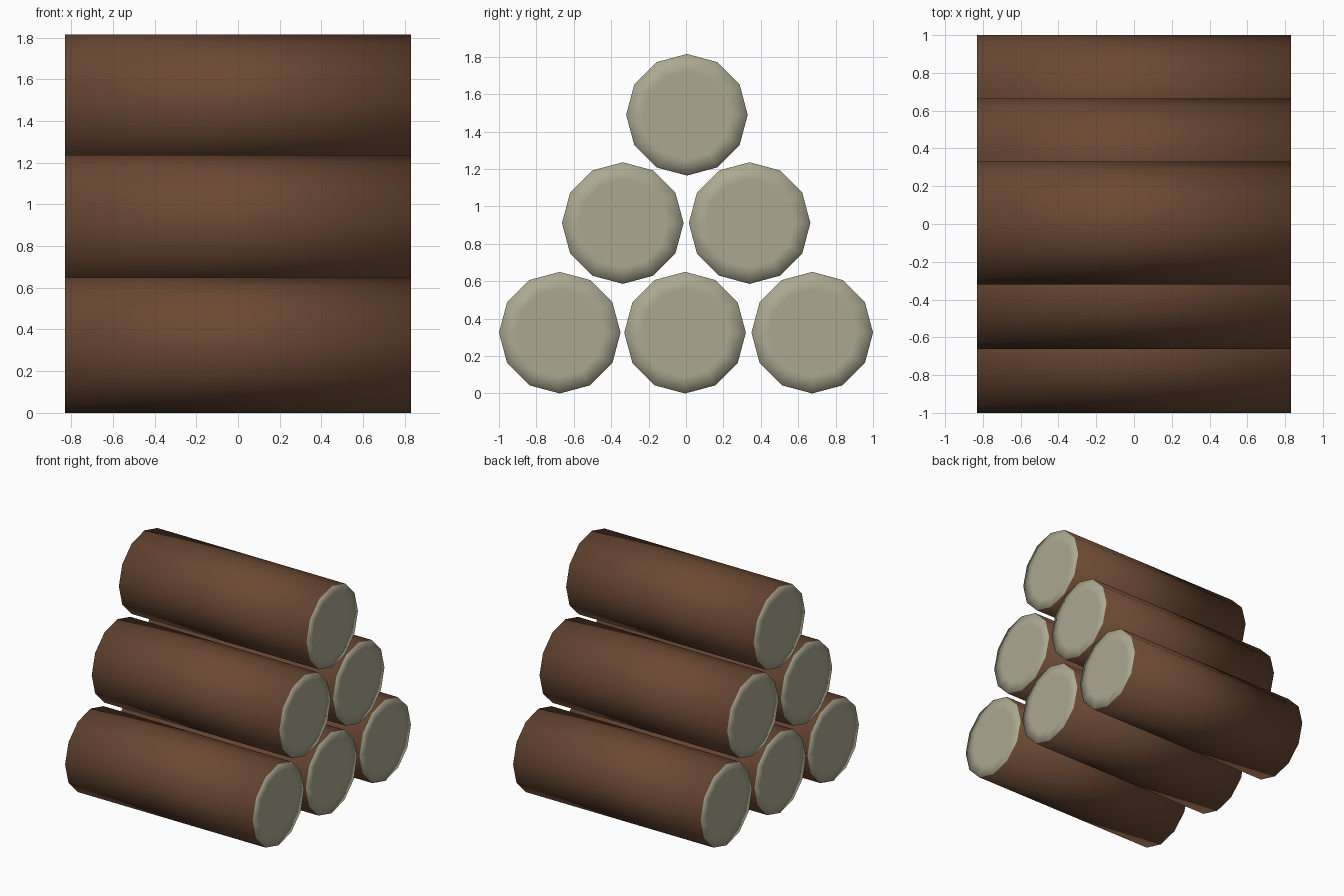
import bpy, bmesh, math

if "Cube" in bpy.data.objects:
    bpy.data.objects.remove(bpy.data.objects["Cube"])

RADIUS, HALF_LENGTH, SIDES = 0.325, 0.83, 12


def material(name, rgb):
    m = bpy.data.materials.new(name)
    m.diffuse_color = (*rgb, 1)
    m.use_nodes = True
    m.node_tree.nodes["Principled BSDF"].inputs["Base Color"].default_value = m.diffuse_color
    return m


bark = material("brown_bark", (0.145, 0.065, 0.033))
wood = material("pale_cut_wood", (0.41, 0.395, 0.28))


def log(name, y, z):
    """One twelve-sided log along x, with pale cut ends."""
    bm = bmesh.new()
    # Cross-section with a corner pointing straight up
    ring = [bm.verts.new((-HALF_LENGTH,
                          RADIUS * math.sin(i * math.tau / SIDES),
                          RADIUS * math.cos(i * math.tau / SIDES)))
            for i in range(SIDES)]
    end = bm.faces.new(ring)
    out = bmesh.ops.extrude_face_region(bm, geom=[end], use_keep_orig=True)
    moved = [g for g in out["geom"] if isinstance(g, bmesh.types.BMVert)]
    bmesh.ops.translate(bm, verts=moved, vec=(2 * HALF_LENGTH, 0, 0))
    bmesh.ops.recalc_face_normals(bm, faces=bm.faces[:])
    # Flat inner ring on each cut end
    caps = [f for f in bm.faces if abs(f.normal.x) > 0.9]
    bmesh.ops.inset_individual(bm, faces=caps, thickness=0.09)
    for f in bm.faces:
        f.smooth = True
        f.material_index = 1 if abs(f.normal.x) > 0.9 else 0
    mesh = bpy.data.meshes.new(name)
    bm.to_mesh(mesh)
    bm.free()
    mesh.materials.append(bark)
    mesh.materials.append(wood)
    obj = bpy.data.objects.new(name, mesh)
    obj.location = (0, y, z)
    bpy.context.collection.objects.link(obj)


# Pyramid stack: three, two, one
rows = [("bottom", 0.325, (-0.675, -0.005, 0.675)),
        ("middle", 0.911, (-0.338, 0.34)),
        ("top", 1.49, (0.005,))]
for row, z, ys in rows:
    for i, y in enumerate(ys):
        log(f"{row}_log_{i + 1}", y, z)
